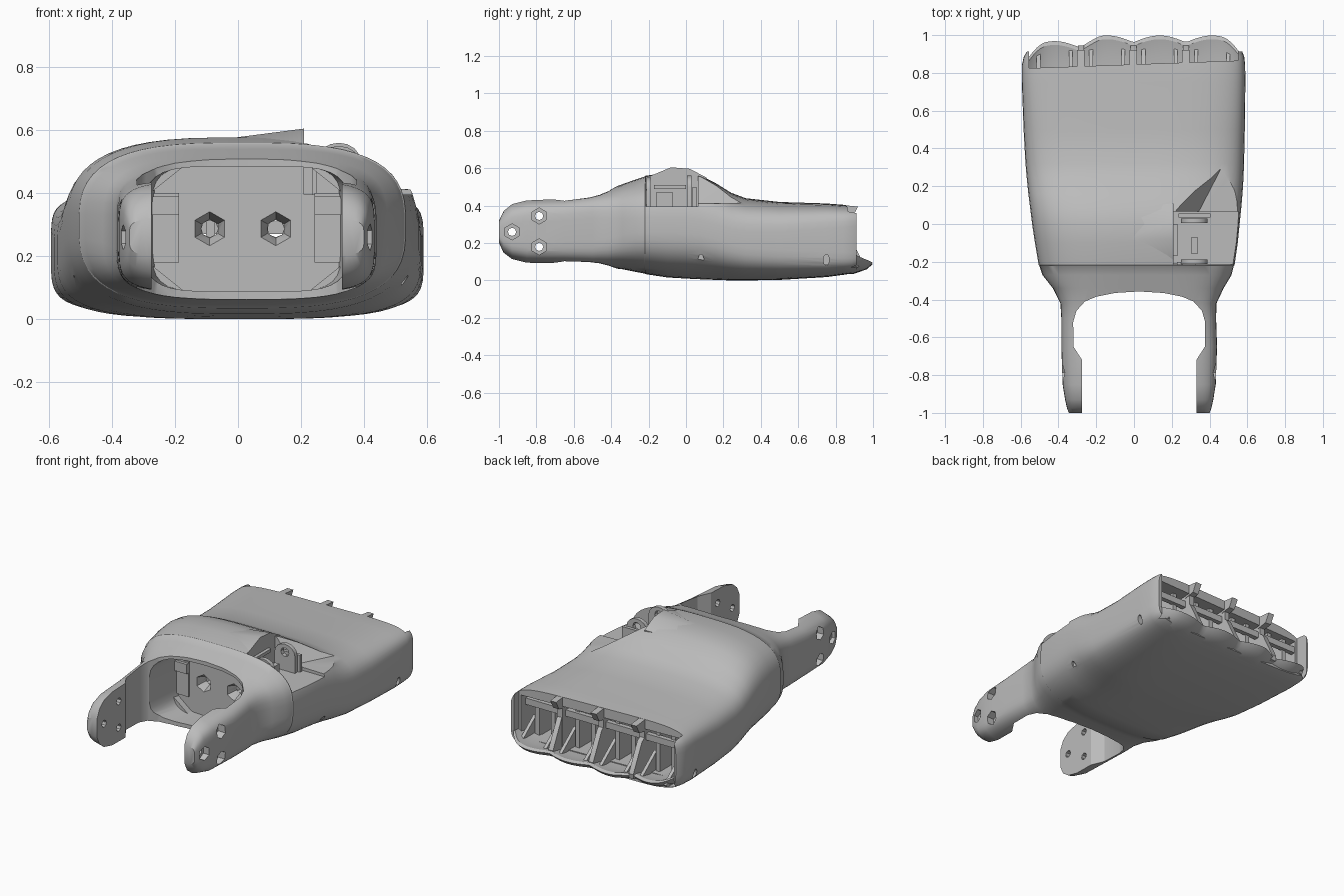
import bpy, bmesh, math
from mathutils import Matrix, Vector

if "Cube" in bpy.data.objects:
    bpy.data.objects.remove(bpy.data.objects["Cube"], do_unlink=True)

grey = bpy.data.materials.new("plain grey")
grey.use_nodes = True
grey.diffuse_color = (0.5, 0.5, 0.5, 1)
grey.node_tree.nodes["Principled BSDF"].inputs["Base Color"].default_value = (0.5, 0.5, 0.5, 1)


def finish(name, bm):
    bmesh.ops.recalc_face_normals(bm, faces=bm.faces)
    me = bpy.data.meshes.new(name)
    bm.to_mesh(me)
    bm.free()
    me.materials.append(grey)
    ob = bpy.data.objects.new(name, me)
    bpy.context.collection.objects.link(ob)
    return ob


def hull(name, pts):
    bm = bmesh.new()
    for p in pts:
        bm.verts.new(p)
    bmesh.ops.convex_hull(bm, input=bm.verts)
    return finish(name, bm)


def box(name, x0, x1, y0, y1, z0, z1):
    return hull(name, [(x, y, z) for x in (x0, x1) for y in (y0, y1) for z in (z0, z1)])


def rod(name, start, end, r0, r1=None, sides=6):
    a, b = Vector(start), Vector(end)
    turn = (b - a).to_track_quat("Z", "Y").to_matrix().to_4x4()
    bm = bmesh.new()
    bmesh.ops.create_cone(bm, cap_ends=True, segments=sides, radius1=r0,
                          radius2=r0 if r1 is None else r1, depth=(b - a).length,
                          matrix=Matrix.Translation((a + b) / 2) @ turn)
    return finish(name, bm)


def prism(name, plan, z0, z1):
    bm = bmesh.new()
    face = bm.faces.new([bm.verts.new((x, y, z0)) for x, y in plan])
    top = bmesh.ops.extrude_face_region(bm, geom=[face])["geom"]
    bmesh.ops.translate(bm, verts=[v for v in top if isinstance(v, bmesh.types.BMVert)],
                        vec=(0, 0, z1 - z0))
    return finish(name, bm)


def loft(name, sections, n=56):
    # rounded-box sections: y, x range, z range, squareness
    bm, rings = bmesh.new(), []
    for y, x0, x1, z0, z1, power in sections:
        ring = []
        for i in range(n):
            a = 2 * math.pi * (i + 0.5) / n
            c, s = math.cos(a), math.sin(a)
            u = math.copysign(abs(c) ** (2 / power), c)
            w = math.copysign(abs(s) ** (2 / power), s)
            ring.append(bm.verts.new(((x0 + x1) / 2 + u * (x1 - x0) / 2, y,
                                      (z0 + z1) / 2 + w * (z1 - z0) / 2)))
        rings.append(ring)
    for a, b in zip(rings, rings[1:]):
        for i in range(n):
            j = (i + 1) % n
            bm.faces.new((a[i], a[j], b[j], b[i]))
    bm.faces.new(rings[0])
    bm.faces.new(rings[-1])
    return finish(name, bm)


def carve(target, cutters):
    for c in cutters:
        mod = target.modifiers.new("cut", "BOOLEAN")
        mod.operation, mod.solver, mod.object = "DIFFERENCE", "EXACT", c
    graph = bpy.context.evaluated_depsgraph_get()
    me = bpy.data.meshes.new_from_object(target.evaluated_get(graph))
    target.modifiers.clear()
    target.data = me
    for c in cutters:
        bpy.data.objects.remove(c, do_unlink=True)


# palm shell running into the two wrist arms
palm = loft("palm_shell", [
    (-1.0, -0.345, 0.4, 0.195, 0.325, 5), (-0.975, -0.355, 0.41, 0.14, 0.38, 5),
    (-0.93, -0.365, 0.42, 0.105, 0.418, 5), (-0.85, -0.378, 0.433, 0.086, 0.437, 5),
    (-0.65, -0.385, 0.44, 0.084, 0.445, 5), (-0.5, -0.385, 0.435, 0.077, 0.467, 5),
    (-0.42, -0.39, 0.437, 0.068, 0.488, 4.2), (-0.34, -0.43, 0.475, 0.06, 0.515, 3.5),
    (-0.27, -0.485, 0.517, 0.046, 0.54, 3.1), (-0.222, -0.501, 0.529, 0.037, 0.556, 3),
    (-0.218, -0.505, 0.533, 0.034, 0.56, 3), (-0.1, -0.525, 0.55, 0.016, 0.577, 3),
    (0.0, -0.54, 0.56, 0.01, 0.577, 3), (0.08, -0.55, 0.568, 0.006, 0.56, 3),
    (0.16, -0.56, 0.575, 0.003, 0.52, 3.1), (0.24, -0.568, 0.58, 0.0, 0.47, 3.3),
    (0.32, -0.575, 0.583, 0.0, 0.44, 3.6), (0.5, -0.585, 0.587, 0.003, 0.42, 4),
    (0.75, -0.594, 0.59, 0.018, 0.412, 5), (0.84, -0.594, 0.589, 0.03, 0.405, 5.5),
    (0.885, -0.584, 0.584, 0.037, 0.4, 6), (0.912, -0.568, 0.574, 0.045, 0.398, 6)])

# wrist gap between the arms, with a curved throat
left_edge = [(-0.275, -1.1), (-0.275, -0.72), (-0.32, -0.65), (-0.322, -0.52),
             (-0.305, -0.46), (-0.26, -0.41), (-0.2, -0.385), (-0.1, -0.365)]
cuts = [prism("wrist_gap", left_edge + [(0.0275, -0.357)] +
              [(0.055 - x, y) for x, y in reversed(left_edge)], -0.3, 1)]
cuts.append(loft("wrist_socket", [(-0.55, -0.31, 0.365, 0.09, 0.48, 5),
                                  (-0.21, -0.27, 0.325, 0.085, 0.49, 5)], 32))

# cord holes through the palm
for x in (-0.09, 0.12):
    cuts.append(rod("cord_hole", (x, -0.3, 0.287), (x, 1.1, 0.287), 0.027, sides=8))
    cuts.append(rod("cord_funnel", (x, -0.22, 0.287), (x, -0.15, 0.287), 0.058, 0.03))

# pivot holes with hexagonal recesses in each arm
for y, z in ((-0.93, 0.26), (-0.785, 0.345), (-0.785, 0.18)):
    cuts.append(rod("pivot_hole", (-0.6, y, z), (0.65, y, z), 0.022, sides=8))
    cuts.append(rod("hex_recess", (0.385, y, z), (0.6, y, z), 0.043))
    cuts.append(rod("hex_recess", (-0.335, y, z), (-0.6, y, z), 0.04))

# small side slots
for y in (0.08, 0.75):
    for x in (-1, 1):
        cuts.append(loft("side_slot", [(-0.2, -0.016, 0.016, -0.03, 0.03, 2),
                                       (0.2, -0.016, 0.016, -0.03, 0.03, 2)], 12))
        cuts[-1].data.transform(Matrix.Translation((x * 0.72, y, 0.11))
                                @ Matrix.Rotation(math.pi / 2, 4, "Z"))

# finger pockets and trimmed upper edge
pocket_x = (-0.42, -0.142, 0.136, 0.414)
for x in pocket_x:
    cuts.append(box("finger_pocket", x - 0.122, x + 0.122, 0.68, 1.1, 0.085, 0.345))
cuts.append(hull("top_trim", [(x, y, z) for z in (0.07, 0.6) for x, y in
                              ((-0.555, 0.825), (0.55, 0.865), (0.55, 1.1), (-0.555, 1.1))]))

# thumb notch and the sloping scoop behind it
cuts.append(box("thumb_notch", 0.21, 0.8, -0.215, 0.065, 0.395, 0.8))
cuts.append(hull("thumb_scoop", [
    (0.34, 0.06, 0.415), (0.48, 0.33, 0.415), (0.52, 0.3, 0.415), (0.7, 0.18, 0.41),
    (0.7, 0.06, 0.41), (0.18, 0.06, 0.6), (0.3, 0.32, 0.6), (0.52, 0.3, 0.6),
    (0.7, 0.18, 0.6), (0.7, 0.06, 0.6)]))
carve(palm, cuts)

# raised ridge beside the thumb notch
hull("thumb_ridge", [(-0.06, -0.08, 0.57), (-0.02, 0.04, 0.56), (0.21, -0.08, 0.605),
                     (0.21, 0.02, 0.597), (0.21, -0.2, 0.555), (0.21, -0.2, 0.48),
                     (0.21, 0.1, 0.48), (0.21, 0.11, 0.55), (0.05, 0.09, 0.54)])

# thumb hinge lugs with pin holes, and the guide between them
for y, top in ((0.005, 0.56), (-0.212, 0.55)):
    lug = hull("thumb_lug", [(x, yy, 0.38) for x in (0.25, 0.39) for yy in (y, y + 0.025)] +
               [(0.32 + 0.07 * math.cos(a), yy, top - 0.06 + 0.06 * math.sin(a))
                for a in [math.pi * i / 8 for i in range(9)] for yy in (y, y + 0.025)])
    carve(lug, [rod("pin_hole", (0.32, y - 0.1, top - 0.05), (0.32, y + 0.1, top - 0.05),
                    0.028, sides=8)])
box("thumb_lug_rib", 0.235, 0.405, 0.035, 0.055, 0.39, 0.5)
box("thumb_guide", 0.305, 0.335, -0.16, -0.07, 0.39, 0.47)
box("thumb_stop", 0.205, 0.23, -0.17, 0.0, 0.49, 0.51)

# guide panels and corner blocks inside the wrist socket
for side in (-1, 1):
    cx = 0.0275
    xs = sorted((cx + side * 0.3, cx + side * 0.215))
    box("socket_panel", xs[0], xs[1], -0.222, -0.2, 0.18, 0.4)
    box("socket_clip", xs[0], xs[1], -0.24, -0.222, 0.33, 0.39)
    for z, dz in ((0.09, 0.08), (0.485, -0.08)):
        hull("socket_corner", [(cx + side * u, y, w) for y in (-0.25, -0.2) for u, w in
                               ((0.3, z), (0.2, z), (0.3, z + dz))])

# scalloped lip under the fingers
bm = bmesh.new()
rows = []
for i in range(57):
    x = -0.575 + 1.15 * i / 56
    wave = abs(math.cos(math.pi * (x + 0.142) / 0.278))
    edge = 0.962 + 0.036 * wave - 0.03 * min(1, max(0, (-0.18 - x) / 0.12))
    edge -= 0.07 * (max(0, abs(x) - 0.46) / 0.115) ** 2
    lift = 0.06 * (abs(x) / 0.575) ** 8
    rows.append([bm.verts.new((x, y, z + lift)) for y, z in
                 ((0.78, 0.03), (edge - 0.1, 0.036), (edge - 0.03, 0.06), (edge, 0.088),
                  (edge - 0.02, 0.096), (edge - 0.1, 0.08), (0.78, 0.08))])
for a, b in zip(rows, rows[1:]):
    for j in range(7):
        k = (j + 1) % 7
        bm.faces.new((a[j], a[k], b[k], b[j]))
bm.faces.new(rows[0])
bm.faces.new(rows[-1])
finish("finger_lip", bm)

# sloping ribs and upper tabs between the fingers
for x in (-0.281, -0.003, 0.275):
    hull("finger_rib", [(x + u, y, z) for u in (-0.016, 0.016) for y, z in
                        ((0.82, 0.06), (0.82, 0.3), (0.86, 0.27), (0.945, 0.1), (0.94, 0.07))])
    hull("finger_tab", [(x + u, y, z) for u in (-0.02, 0.02) for y, z in
                        ((0.82, 0.33), (0.82, 0.405), (0.92, 0.395), (0.89, 0.34))])

# knuckle fins, bars and ramps in every pocket
for x in pocket_x:
    for u in (-0.055, 0.055):
        box("pocket_fin", x + u - 0.014, x + u + 0.014, 0.67, 0.8, 0.08, 0.35)
    box("pocket_bar", x - 0.125, x + 0.125, 0.79, 0.82, 0.27, 0.31)
    for u in (-0.085, 0.085):
        hull("pocket_ramp", [(x + u + w, y, z) for w in (-0.01, 0.01) for y, z in
                             ((0.78, 0.07), (0.78, 0.2), (0.93, 0.085), (0.92, 0.07))])

# soft shading with crisp edges
bpy.ops.object.select_all(action="DESELECT")
for ob in bpy.context.collection.objects:
    if ob.type == "MESH" and ob.data.materials and ob.data.materials[0] == grey:
        ob.select_set(True)
        bpy.context.view_layer.objects.active = ob
bpy.ops.object.shade_smooth_by_angle(angle=math.radians(30))
